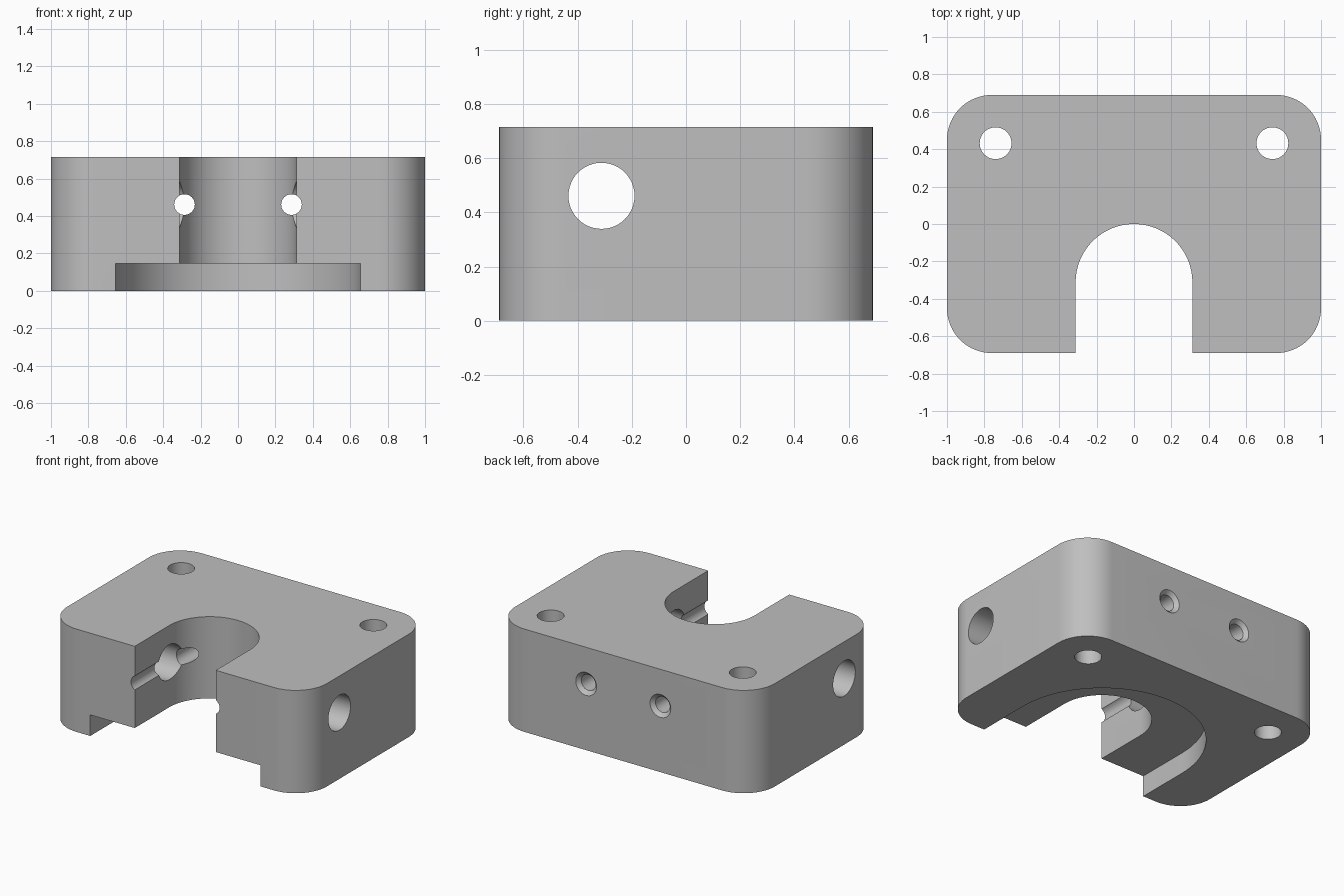
import bpy
import bmesh
import math
from mathutils import Matrix, Vector

cube = bpy.data.objects.get("Cube")
if cube:
    bpy.data.objects.remove(cube, do_unlink=True)

HALF_X, HALF_Y, HEIGHT, CORNER = 1.0, 0.69, 0.716, 0.24
SLOT_Y = -0.312      # centre of the slot arc, the recess arc and the cross bore
BORE_Z = 0.461       # height of all horizontal holes

grey = bpy.data.materials.new("plain grey")
grey.use_nodes = True
colour = (0.52, 0.52, 0.52, 1)
grey.diffuse_color = colour
grey.node_tree.nodes["Principled BSDF"].inputs["Base Color"].default_value = colour


def arc(cx, cy, r, start, end, steps):
    angles = [math.radians(start + (end - start) * i / steps) for i in range(steps + 1)]
    return [(cx + r * math.cos(a), cy + r * math.sin(a)) for a in angles]


def make_object(name, bm):
    bmesh.ops.recalc_face_normals(bm, faces=bm.faces)
    mesh = bpy.data.meshes.new(name)
    bm.to_mesh(mesh)
    bm.free()
    mesh.materials.append(grey)
    obj = bpy.data.objects.new(name, mesh)
    bpy.context.scene.collection.objects.link(obj)
    return obj


def prism(name, outline, z0, z1):
    bm = bmesh.new()
    base = bm.faces.new([bm.verts.new((x, y, z0)) for x, y in outline])
    grown = bmesh.ops.extrude_face_region(bm, geom=[base])["geom"]
    top = [v for v in grown if isinstance(v, bmesh.types.BMVert)]
    bmesh.ops.translate(bm, verts=top, vec=(0, 0, z1 - z0))
    return make_object(name, bm)


def rod(name, start, end, r1, r2=None):
    a, b = Vector(start), Vector(end)
    turn = (b - a).to_track_quat("Z", "Y").to_matrix().to_4x4()
    bm = bmesh.new()
    bmesh.ops.create_cone(bm, cap_ends=True, segments=48, radius1=r1,
                          radius2=r1 if r2 is None else r2, depth=(b - a).length,
                          matrix=Matrix.Translation((a + b) / 2) @ turn)
    return make_object(name, bm)


def arch(name, radius, z0, z1):
    # Half circle at the back, straight sides running out of the front
    outline = [(-radius, -1), (radius, -1)] + arc(0, SLOT_Y, radius, 0, 180, 48)
    return prism(name, outline, z0, z1)


# Block with rounded vertical corners
outline = []
for i, (sx, sy) in enumerate([(1, 1), (-1, 1), (-1, -1), (1, -1)]):
    outline += arc(sx * (HALF_X - CORNER), sy * (HALF_Y - CORNER), CORNER,
                   90 * i, 90 * i + 90, 16)
block = prism("mounting_block", outline, 0, HEIGHT)

# Front slot, wider recess underneath, and cross bore
cutters = [
    arch("slot_cutter", 0.312, -0.1, 1),
    arch("recess_cutter", 0.655, -0.1, 0.147),
    rod("cross_bore_cutter", (-1.2, SLOT_Y, BORE_Z), (1.2, SLOT_Y, BORE_Z), 0.122),
]

# Vertical mounting holes, long screw holes and their countersinks at the back
for side, s in (("left", 1), ("right", -1)):
    x = s * 0.286
    cutters += [
        rod(side + "_mount_hole_cutter", (s * 0.74, 0.432, -0.1), (s * 0.74, 0.432, 1), 0.085),
        rod(side + "_screw_hole_cutter", (x, -1, BORE_Z), (x, 1, BORE_Z), 0.055),
        rod(side + "_countersink_cutter", (x, HALF_Y + 0.01, BORE_Z),
            (x, HALF_Y - 0.03, BORE_Z), 0.09, 0.05),
    ]

# Cut everything out of the block
bpy.ops.object.select_all(action="DESELECT")
block.select_set(True)
bpy.context.view_layer.objects.active = block
for cutter in cutters:
    cutter.hide_render = True
    mod = block.modifiers.new(cutter.name, "BOOLEAN")
    mod.operation = "DIFFERENCE"
    mod.solver = "EXACT"
    mod.object = cutter
    bpy.ops.object.modifier_apply(modifier=mod.name)
    bpy.data.objects.remove(cutter, do_unlink=True)

bpy.ops.object.shade_smooth_by_angle(angle=math.radians(30))
